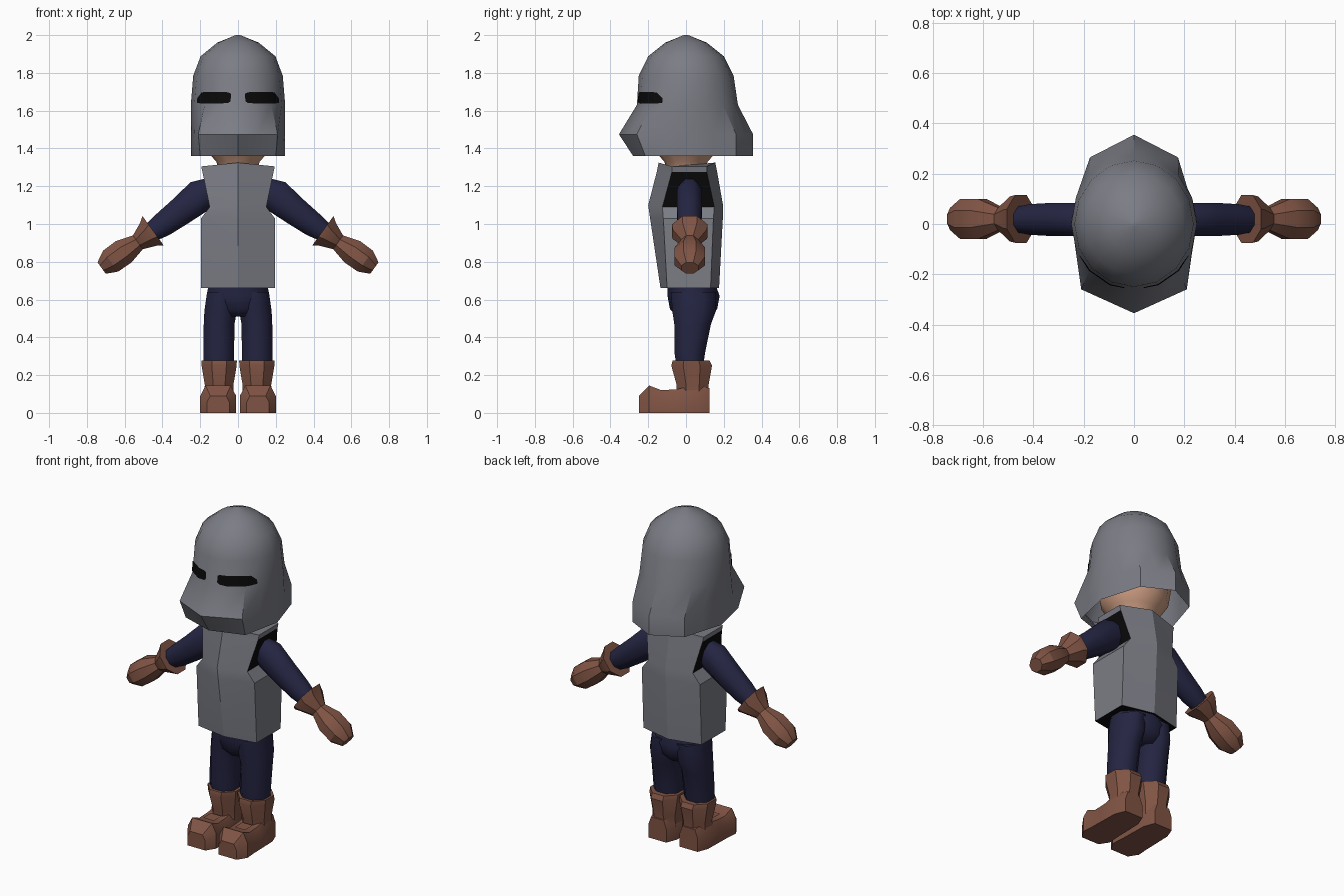
import bpy, bmesh, math
from mathutils import Vector

if "Cube" in bpy.data.objects:
    bpy.data.objects.remove(bpy.data.objects["Cube"])


def material(name, rgb):
    m = bpy.data.materials.new(name)
    m.diffuse_color = (*rgb, 1)
    m.use_nodes = True
    m.node_tree.nodes["Principled BSDF"].inputs["Base Color"].default_value = m.diffuse_color
    return m


STEEL = material("steel_grey", (0.20, 0.205, 0.235))
BLACK = material("black", (0.003, 0.003, 0.003))
NAVY = material("navy_cloth", (0.018, 0.018, 0.055))
LEATHER = material("brown_leather", (0.215, 0.088, 0.058))
SKIN = material("skin", (0.60, 0.33, 0.22))
BUCKLE = material("pale_tan", (0.42, 0.27, 0.20))


def finish(bm, name, mats, angle=35, rule=None):
    """Turn a bmesh into an object; rule(face) may pick a material index."""
    bmesh.ops.recalc_face_normals(bm, faces=bm.faces)
    if rule:
        bm.normal_update()
        for f in bm.faces:
            f.material_index = rule(f)
    me = bpy.data.meshes.new(name)
    bm.to_mesh(me)
    bm.free()
    for m in mats:
        me.materials.append(m)
    ob = bpy.data.objects.new(name, me)
    bpy.context.collection.objects.link(ob)
    bpy.ops.object.select_all(action='DESELECT')
    ob.select_set(True)
    bpy.context.view_layer.objects.active = ob
    bpy.ops.object.shade_smooth_by_angle(angle=math.radians(angle))
    return ob


def loft(name, rings, mats, caps=(True, True), angle=35, rule=None, side=1):
    """Skin closed rings of equal length; side=-1 mirrors across x."""
    bm = bmesh.new()
    rows = [[bm.verts.new((p[0] * side, p[1], p[2])) for p in r] for r in rings]
    n = len(rows[0])
    for a, b in zip(rows, rows[1:]):
        for i in range(n):
            j = (i + 1) % n
            bm.faces.new((a[i], a[j], b[j], b[i]))
    if caps[0]:
        bm.faces.new(rows[0])
    if caps[1]:
        bm.faces.new(rows[-1])
    return finish(bm, name, mats, angle, rule)


def oval(c, u, v, n, start=0.0):
    """Ring of n points round centre c with half axes u and v."""
    c, u, v = Vector(c), Vector(u), Vector(v)
    return [c + u * math.cos(start + math.tau * i / n)
            + v * math.sin(start + math.tau * i / n) for i in range(n)]


# ---- helmet: faceted skirt below, round dome above ----
def skirt_ring(half, z):
    pts = []
    for a, b in zip(half, half[1:]):
        pts += [a, ((a[0] + b[0]) / 2, (a[1] + b[1]) / 2)]
    pts.append(half[-1])
    pts += [(-x, y) for x, y in reversed(pts[1:-1])]
    return [(x, y, z) for x, y in pts]


def dome_point(i, rx, front, back, z):
    a = math.tau * i / 16
    c = math.cos(a)
    return Vector((rx * math.sin(a), -c * (front if c > 0 else back), z))


def dome_ring(*size):
    return [dome_point(i, *size) for i in range(16)]


BROW = (0.25, 0.26, 0.275, 1.63)
TEMPLE = (0.237, 0.25, 0.252, 1.785)
helmet_rings = [
    skirt_ring([(0, -.28), (.20, -.215), (.25, .02), (.175, .265), (0, .355)], 1.36),
    skirt_ring([(0, -.355), (.21, -.26), (.25, .02), (.175, .265), (0, .355)], 1.475),
    dome_ring(*BROW), dome_ring(*TEMPLE),
    dome_ring(.198, .2, .2, 1.888), dome_ring(.11, .11, .11, 1.96),
    dome_ring(.012, .012, .012, 2.0)]
loft("helmet", helmet_rings, [STEEL], caps=(False, True))


# ---- eye slits: thin strips hugging the dome ----
def on_dome(deg, z):
    k = deg / 22.5
    i, t = int(k), k - int(k)
    low, high = (dome_point(i, *s).lerp(dome_point(i + 1, *s), t) for s in (BROW, TEMPLE))
    p = low.lerp(high, (z - BROW[3]) / (TEMPLE[3] - BROW[3]))
    return (p.x * 1.015, p.y * 1.015, z)


for side, label in ((1, "right"), (-1, "left")):
    bm = bmesh.new()
    cols = []
    for deg, lo, hi in ((9, 1.65, 1.69), (12, 1.641, 1.697), (22.5, 1.638, 1.70),
                        (45, 1.638, 1.70), (53, 1.638, 1.695), (61, 1.642, 1.665)):
        cols.append([bm.verts.new((x * side, y, z))
                     for x, y, z in (on_dome(deg, lo), on_dome(deg, hi))])
    for a, b in zip(cols, cols[1:]):
        bm.faces.new((a[0], b[0], b[1], a[1]) if side > 0 else (a[1], b[1], b[0], a[0]))
    finish(bm, label + "_eye_slit", [BLACK])

# ---- head and neck ----
loft("head", [oval((0, .0, z), (r, 0, 0), (0, r, 0), 12) for z, r in
              ((1.29, .10), (1.33, .115), (1.37, .15), (1.43, .19),
               (1.55, .21), (1.70, .19), (1.82, .11))], [SKIN], angle=60)


# ---- tunic: six-sided section with ridges at front and back ----
def tunic_ring(w, front, cf, cb, back, z, mid=None):
    m = z if mid is None else mid
    return [(0, front, m), (w, cf, z), (w, cb, z), (0, back, m), (-w, cb, z), (-w, cf, z)]


def tunic_rule(f):
    c = f.calc_center_median()
    armhole = abs(c.x) > .14 and 1.1 < c.z < 1.27
    return 1 if armhole and abs(f.normal.x) > .8 or f.normal.z < -.9 else 0


loft("tunic", [
    tunic_ring(.195, -.135, -.10, .13, .175, .66),
    tunic_ring(.195, -.19, -.12, .145, .195, 1.03),
    tunic_ring(.150, -.20, -.125, .15, .196, 1.09, 1.10),
    tunic_ring(.188, -.155, -.075, .11, .165, 1.275),
    tunic_ring(.195, -.145, -.075, .11, .155, 1.305, 1.325)],
    [STEEL, BLACK], angle=25, rule=tunic_rule)

# ---- pelvis ----
loft("pelvis", [oval((0, y, z), (w, 0, 0), (0, d, 0), 10, math.pi / 10) for y, z, w, d in
                ((.04, .51, .08, .09), (.04, .55, .175, .125), (.04, .62, .175, .138),
                 (.02, .72, .155, .12))], [NAVY], angle=60)

DIR, UP = Vector((.81, 0, -.586)), Vector((.586, 0, .81))
for side, label in ((1, "right"), (-1, "left")):
    # leg
    loft(label + "_leg", [oval((x, y, z), (w, 0, 0), (0, d, 0), 8, math.pi / 8)
                          for x, y, z, w, d in
                          ((.102, .02, .24, .085, .075), (.102, .02, .32, .088, .088),
                           (.100, .035, .47, .088, .105), (.092, .043, .54, .093, .125),
                           (.085, .04, .64, .085, .13))],
         [NAVY], angle=60, side=side)

    # arm
    loft(label + "_arm", [oval((x, .018, z), UP * h, (0, d, 0), 8, math.pi / 8)
                          for x, z, h, d in
                          ((.13, 1.185, .075, .06), (.20, 1.15, .095, .072),
                           (.30, 1.07, .082, .072), (.40, .995, .07, .066),
                           (.48, .94, .05, .05))],
         [NAVY], angle=60, side=side)

    # glove: flared cuff, narrow wrist, mitten
    loft(label + "_glove", [oval((x, .02, z), UP * h * 1.15, (0, d * 1.08, 0), 8, math.pi / 8)
                            for x, z, h, d in
                            ((.45, .965, .09, .095), (.475, .945, .07, .09),
                             (.53, .903, .042, .045), (.605, .853, .066, .08),
                             (.675, .803, .064, .08), (.722, .767, .035, .045))],
         [LEATHER], angle=30, side=side)

    # boot shaft
    loft(label + "_boot_shaft", [oval((.1, y, z), (w * 1.08, 0, 0), (0, d * 1.08, 0), 8, math.pi / 8)
                                 for y, z, w, d in
                                 ((.035, .08, .078, .085), (.035, .15, .076, .085),
                                  (.03, .25, .093, .108), (.027, .278, .094, .098))],
         [LEATHER], angle=30, side=side)

    # boot foot, lofted from heel to toe
    foot = []
    for y, w, h in ((.125, .06, .13), (.06, .085, .15), (-.05, .088, .125),
                    (-.13, .09, .12), (-.195, .095, .145), (-.25, .06, .09)):
        foot.append([(.105 + sx * w, y, h * sz) for sx, sz in
                     ((-1, 0), (-1, .62), (-.7, 1), (.7, 1), (1, .62), (1, 0))])
    loft(label + "_boot_foot", foot, [LEATHER], angle=30, side=side)

    # buckle plate on the instep: pale frame with an inset leather centre
    bm = bmesh.new()
    quad = [bm.verts.new(((.105 + x) * side, y, z)) for x, y, z in
            ((-.035, -.13, .127), (.035, -.13, .127), (.035, -.06, .130), (-.035, -.06, .130))]
    face = bm.faces.new(quad if side > 0 else quad[::-1])
    bmesh.ops.inset_region(bm, faces=[face], thickness=.016)
    face.material_index = 1
    finish(bm, label + "_buckle", [BUCKLE, LEATHER])
